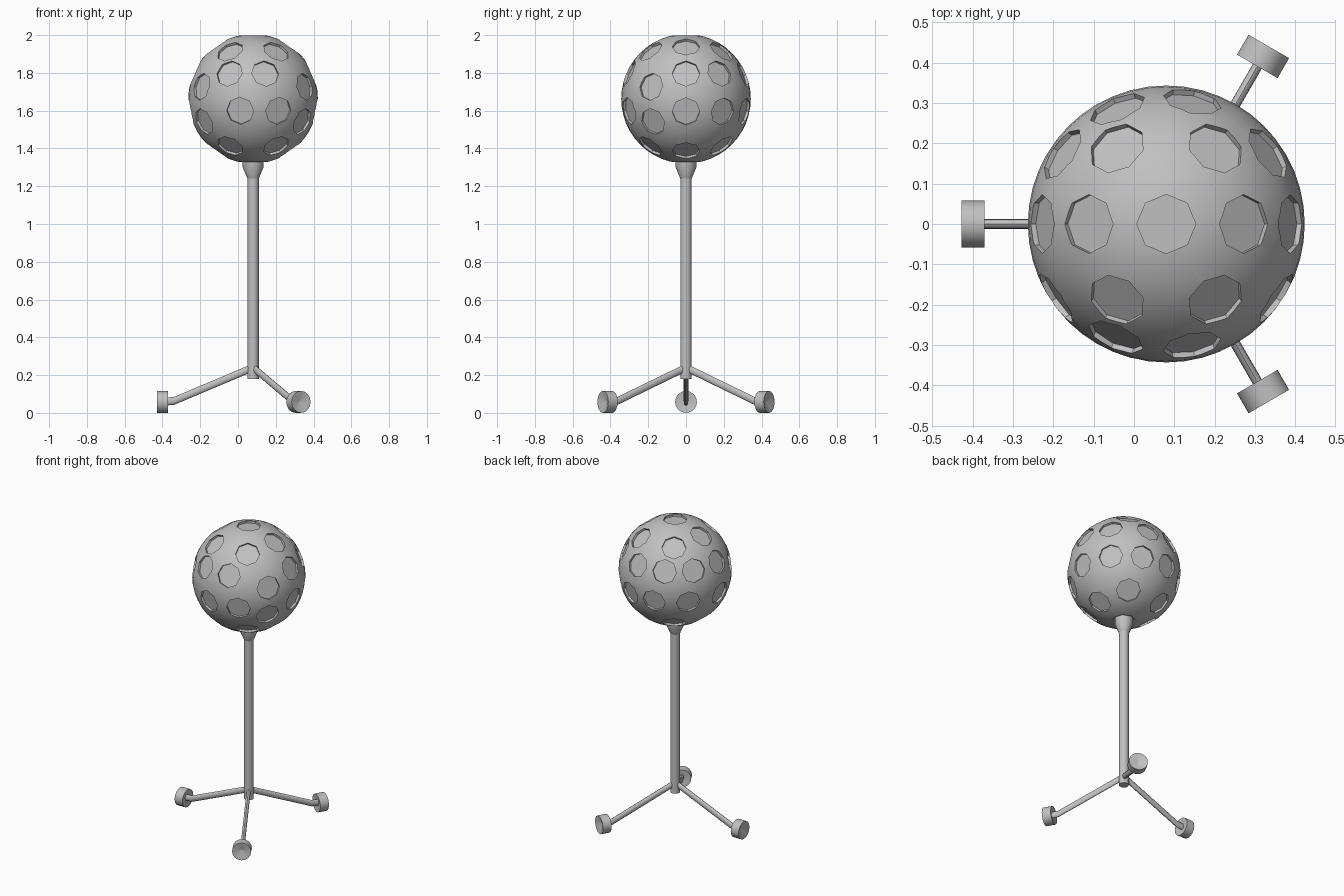
import bpy, bmesh, math
from math import sin, cos, pi, radians
from mathutils import Vector, Matrix

old = bpy.data.objects.get("Cube")
if old:
    bpy.data.objects.remove(old, do_unlink=True)

AXIS_X = 0.08
BALL = Vector((AXIS_X, 0, 1.663))
BALL_R = 0.343
DENT_R = 0.073

grey = bpy.data.materials.new("plain grey")
grey.use_nodes = True
grey.diffuse_color = (0.53, 0.53, 0.53, 1)
grey.node_tree.nodes["Principled BSDF"].inputs["Base Color"].default_value = (0.53, 0.53, 0.53, 1)


def finish(bm, name, smooth_angle=35):
    """Turn a bmesh into a shaded object."""
    bmesh.ops.recalc_face_normals(bm, faces=bm.faces)
    mesh = bpy.data.meshes.new(name)
    bm.to_mesh(mesh)
    bm.free()
    obj = bpy.data.objects.new(name, mesh)
    bpy.context.collection.objects.link(obj)
    mesh.materials.append(grey)
    shade(obj, smooth_angle)
    return obj


def shade(obj, angle):
    bpy.ops.object.select_all(action='DESELECT')
    obj.select_set(True)
    bpy.context.view_layer.objects.active = obj
    bpy.ops.object.shade_smooth_by_angle(angle=radians(angle))


def loft(bm, rings):
    """Skin a list of vertex rings and close both ends."""
    loops = [[bm.verts.new(p) for p in ring] for ring in rings]
    for a, b in zip(loops, loops[1:]):
        for i in range(len(a)):
            j = (i + 1) % len(a)
            bm.faces.new((a[i], a[j], b[j], b[i]))
    bm.faces.new(loops[0])
    bm.faces.new(loops[-1])


def lathe(name, profile, sides, matrix):
    """Revolve (radius, height) points; a zero radius closes to a tip."""
    bm = bmesh.new()
    loft(bm, [[matrix @ Vector((max(r, 1e-4) * cos(2 * pi * i / sides),
                                max(r, 1e-4) * sin(2 * pi * i / sides), h))
               for i in range(sides)] for r, h in profile])
    return finish(bm, name)


# Directions of the dents: (azimuth, height on the unit sphere)
upper = {0: .4, 35: .4, 78: .38, 113: .38, 146: .38,
         180: .4, 214: .19, 246: .4, 282: .4, 326: .19}
lower = {0: -.2, 36: -.2, 70: -.2, 102: -.2, 139: -.2,
         180: -.2, 214: -.36, 258: -.19, 294: -.19, 326: -.36}
dents = list(upper.items()) + list(lower.items())
for side in (1, -1):
    dents.append((0, side))
    for az in (0, 57, 123, 180, 237, 303):
        dents.append((az, side * (.82 if az % 180 == 0 else .745)))

# Cutter made of eight-sided plugs
bm = bmesh.new()
floor = BALL_R - 0.022
for az, h in dents:
    r = math.sqrt(1 - h * h)
    d = Vector((r * cos(radians(az)), r * sin(radians(az)), h))
    place = Matrix.Translation(BALL + d * (floor + 0.05)) @ d.to_track_quat('Z', 'Y').to_matrix().to_4x4()
    bmesh.ops.create_cone(bm, cap_ends=True, segments=8, radius1=DENT_R,
                          radius2=DENT_R, depth=0.1, matrix=place)
cutter = finish(bm, "dent_cutter")
cutter.hide_render = True

# Dimpled ball
bm = bmesh.new()
bmesh.ops.create_uvsphere(bm, u_segments=48, v_segments=24, radius=BALL_R,
                          matrix=Matrix.Translation(BALL))
ball = finish(bm, "dimpled_ball")
cut = ball.modifiers.new("dents", 'BOOLEAN')
cut.operation = 'DIFFERENCE'
cut.solver = 'EXACT'
cut.object = cutter
bpy.context.view_layer.objects.active = ball
bpy.ops.object.modifier_apply(modifier=cut.name)
bpy.data.objects.remove(cutter, do_unlink=True)
shade(ball, 25)

# Post with flared collar
centre = Matrix.Translation((AXIS_X, 0, 0))
lathe("post", [(.03, .18), (.03, 1.26)], 16, centre)
lathe("collar", [(.03, 1.24), (.055, 1.3), (.055, 1.345)], 16, centre)

# Three legs, each a flattened bar ending in a round foot
for name, az in (("right", 180), ("back", 60), ("front", 300)):
    turn = centre @ Matrix.Rotation(radians(az), 4, 'Z')
    bm = bmesh.new()
    path = [(0, .24), (.42, .063), (.47, .06)]
    loft(bm, [[turn @ Vector((r, .0125 * cos(pi * i / 6), z + .021 * sin(pi * i / 6)))
               for i in range(12)] for r, z in path])
    finish(bm, name + "_leg")
    along = turn @ Matrix.Translation((0, 0, .058)) @ Matrix.Rotation(pi / 2, 4, 'Y')
    lathe(name + "_foot", [(0, .465), (.052, .451), (.058, .451), (.058, .508),
                           (.052, .508), (0, .485)], 16, along)
